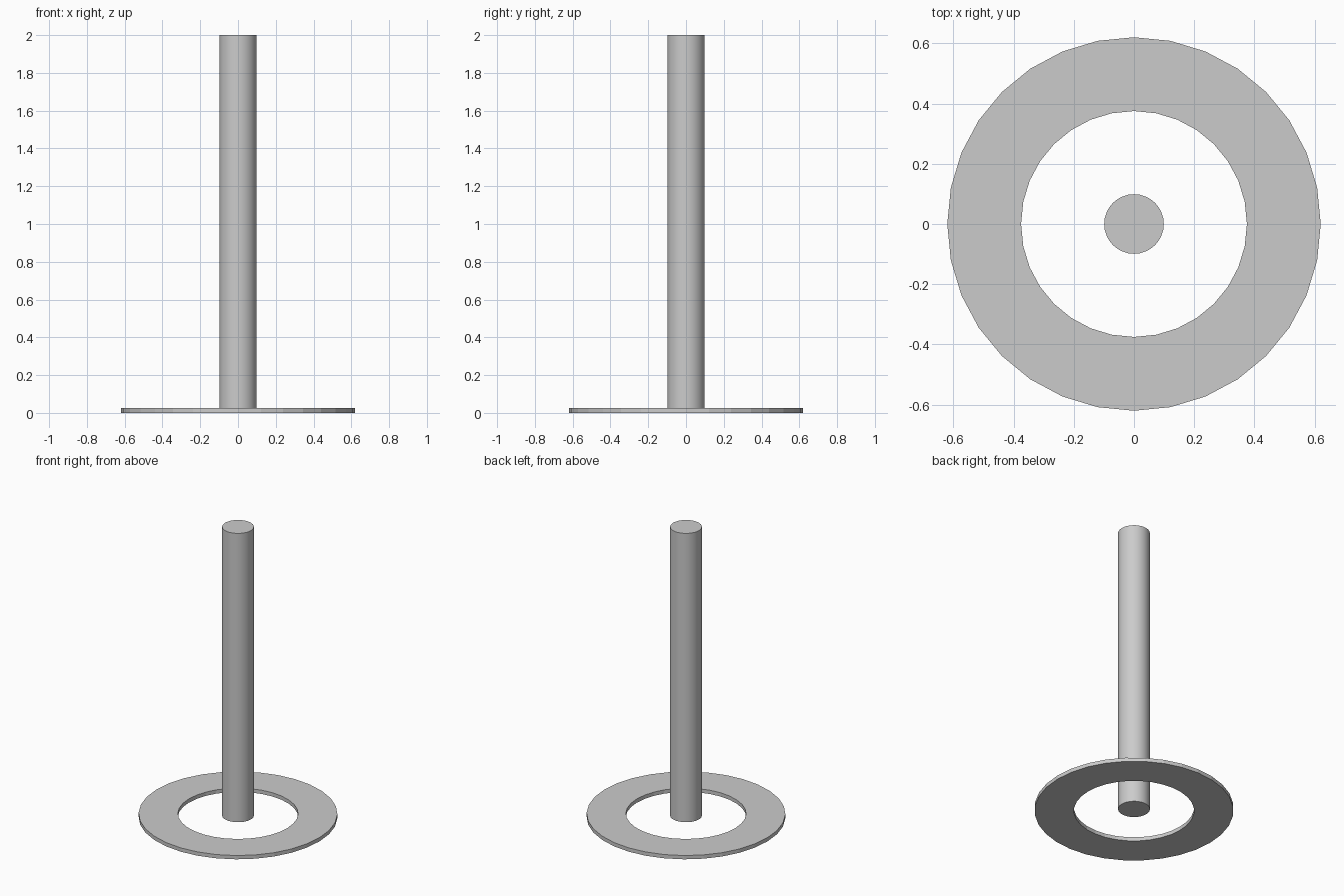
import bpy, bmesh, math

if "Cube" in bpy.data.objects:
    bpy.data.objects.remove(bpy.data.objects["Cube"])

SIDES = 32


def lathe(name, profile):
    """Spin a closed (radius, z) profile around the z axis, flat shaded."""
    bm = bmesh.new()
    rings = []
    for i in range(SIDES):
        a = 2 * math.pi * i / SIDES
        rings.append([bm.verts.new((r * math.cos(a), r * math.sin(a), z)) for r, z in profile])
    n = len(profile)
    for i in range(SIDES):
        p, q = rings[i], rings[(i + 1) % SIDES]
        for j in range(n):
            k = (j + 1) % n
            bm.faces.new((p[j], q[j], q[k], p[k]))
    bmesh.ops.recalc_face_normals(bm, faces=bm.faces)
    mesh = bpy.data.meshes.new(name)
    bm.to_mesh(mesh)
    bm.free()
    obj = bpy.data.objects.new(name, mesh)
    bpy.context.collection.objects.link(obj)
    return obj


# Flat washer-shaped base ring
lathe("base_ring", [(0.375, 0), (0.62, 0), (0.62, 0.026), (0.375, 0.026)])

# Upright pole, starting at mid-height of the ring
bottom, top = 0.0125, 2.0
bpy.ops.mesh.primitive_cylinder_add(vertices=SIDES, radius=0.099, depth=top - bottom,
                                    location=(0, 0, (top + bottom) / 2))
bpy.context.object.name = "pole"
bpy.ops.object.shade_smooth_by_angle(angle=math.radians(30))
